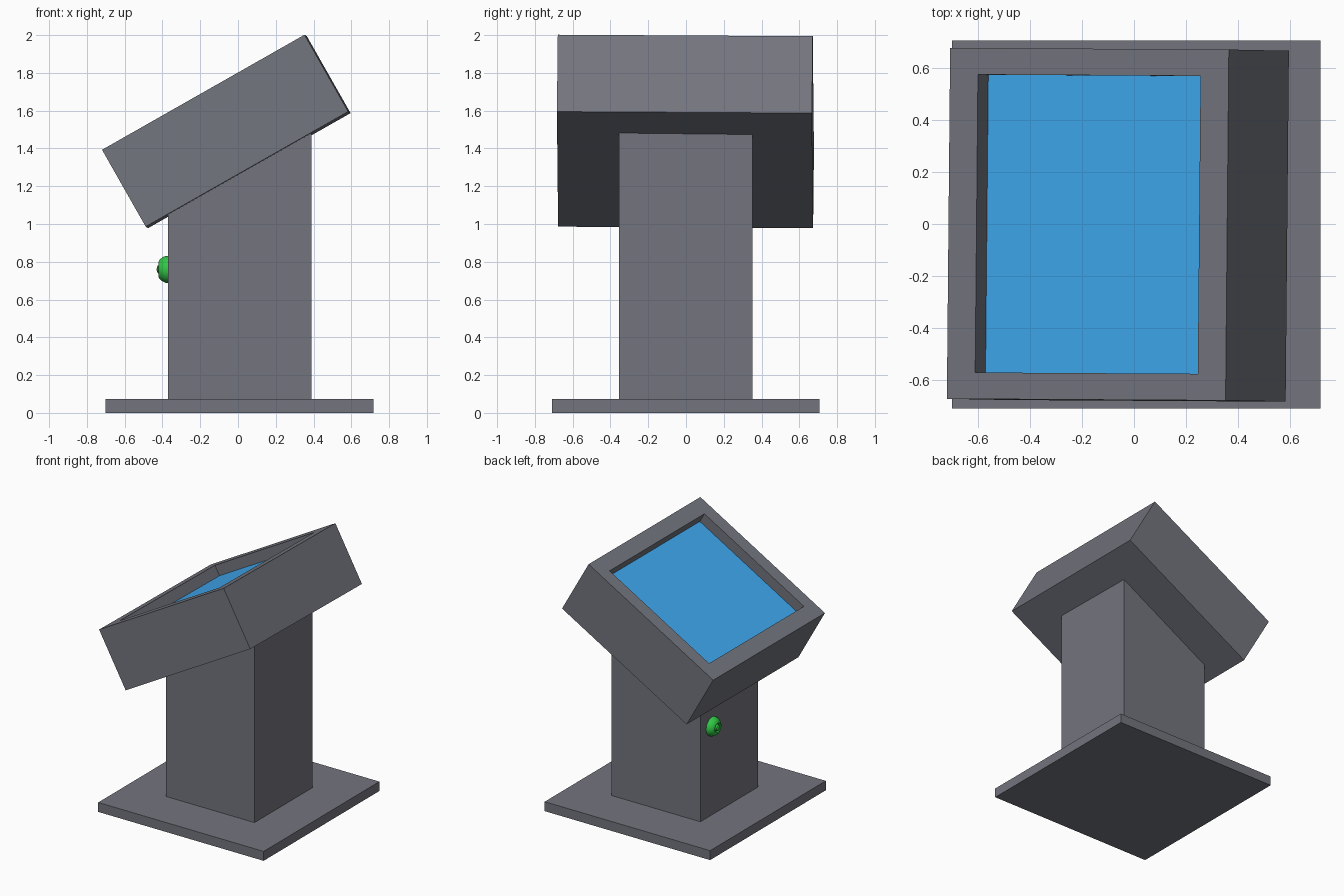
import bpy, bmesh, math
from mathutils import Matrix, Vector

if "Cube" in bpy.data.objects:
    bpy.data.objects.remove(bpy.data.objects["Cube"])

GREY = (0.172, 0.178, 0.208)


def finish(name, bm, colour=GREY):
    bmesh.ops.recalc_face_normals(bm, faces=bm.faces)
    mesh = bpy.data.meshes.new(name)
    bm.to_mesh(mesh)
    bm.free()
    ob = bpy.data.objects.new(name, mesh)
    bpy.context.collection.objects.link(ob)
    mat = bpy.data.materials.new(name + "_colour")
    mat.diffuse_color = (*colour, 1)
    mat.use_nodes = True
    mat.node_tree.nodes["Principled BSDF"].inputs["Base Color"].default_value = mat.diffuse_color
    mesh.materials.append(mat)
    return ob


def box(centre, size):
    bm = bmesh.new()
    bmesh.ops.create_cube(bm, size=1)
    bmesh.ops.scale(bm, vec=size, verts=bm.verts)
    bmesh.ops.translate(bm, vec=centre, verts=bm.verts)
    return bm


# Square floor plate
finish("base_plate", box((0.008, -0.002, 0.0365), (1.418, 1.416, 0.073)))

# Pedestal with its top cut to the slope of the console
bm = box((0.01, -0.0015, 0.57), (0.76, 0.707, 1.0))
for v in bm.verts:
    if v.co.z > 0.5:
        v.co.z = 1.49 if v.co.x > 0 else 1.06
finish("pedestal", bm)

# Local frame of the tilted console: along slope, across, outward normal
pitch = math.radians(29.6)
across = Vector((0.009, 1, -0.006)).normalized()
slope = Vector((math.cos(pitch), -0.0055, math.sin(pitch))).normalized()
normal = slope.cross(across).normalized()
tilt = Matrix((slope, across, normal)).transposed().to_4x4()
tilt = Matrix.Translation((-0.062, -0.003, 1.49)) @ tilt

# Console housing with a recessed display opening
L, W, D = 1.233, 1.35, 0.468
OL, OW = 0.985, 1.146
bm = box((0, 0, 0), (L, W, D))
top = max(bm.faces, key=lambda f: f.calc_center_median().z)
bmesh.ops.inset_region(bm, faces=[top], thickness=0.1)
for v in top.verts:
    v.co.x = math.copysign(OL / 2, v.co.x)
    v.co.y = math.copysign(OW / 2, v.co.y)
floor = bmesh.ops.extrude_discrete_faces(bm, faces=[top])["faces"][0]
bmesh.ops.translate(bm, vec=(0, 0, -0.088), verts=floor.verts)
finish("console_housing", bm).matrix_world = tilt

# Blue display panel on the recess floor
screen = finish("screen", box((0, 0, D / 2 - 0.086), (OL, OW, 0.01)), (0.05, 0.39, 0.86))
screen.matrix_world = tilt

# Round green button: lathed dome with a groove around a small centre knob
bm = bmesh.new()
pts = [(0.0, 0.072), (0.015, 0.071), (0.03, 0.064), (0.042, 0.055), (0.05, 0.045),
       (0.052, 0.036), (0.042, 0.028), (0.042, 0.024), (0.055, 0.021), (0.06, 0.012), (0.062, 0.0)]
verts = [bm.verts.new((-h, r, 0)) for h, r in pts]
edges = [bm.edges.new(p) for p in zip(verts, verts[1:])]
bmesh.ops.spin(bm, geom=verts + edges, cent=(0, 0, 0), axis=(1, 0, 0),
               angle=math.tau, steps=32, use_duplicate=False)
bmesh.ops.remove_doubles(bm, verts=bm.verts, dist=0.0005)
button = finish("button", bm, (0.03, 0.58, 0.06))
button.location = (-0.369, 0.21, 0.76)
bpy.context.view_layer.objects.active = button
button.select_set(True)
bpy.ops.object.shade_smooth_by_angle(angle=math.radians(35))
